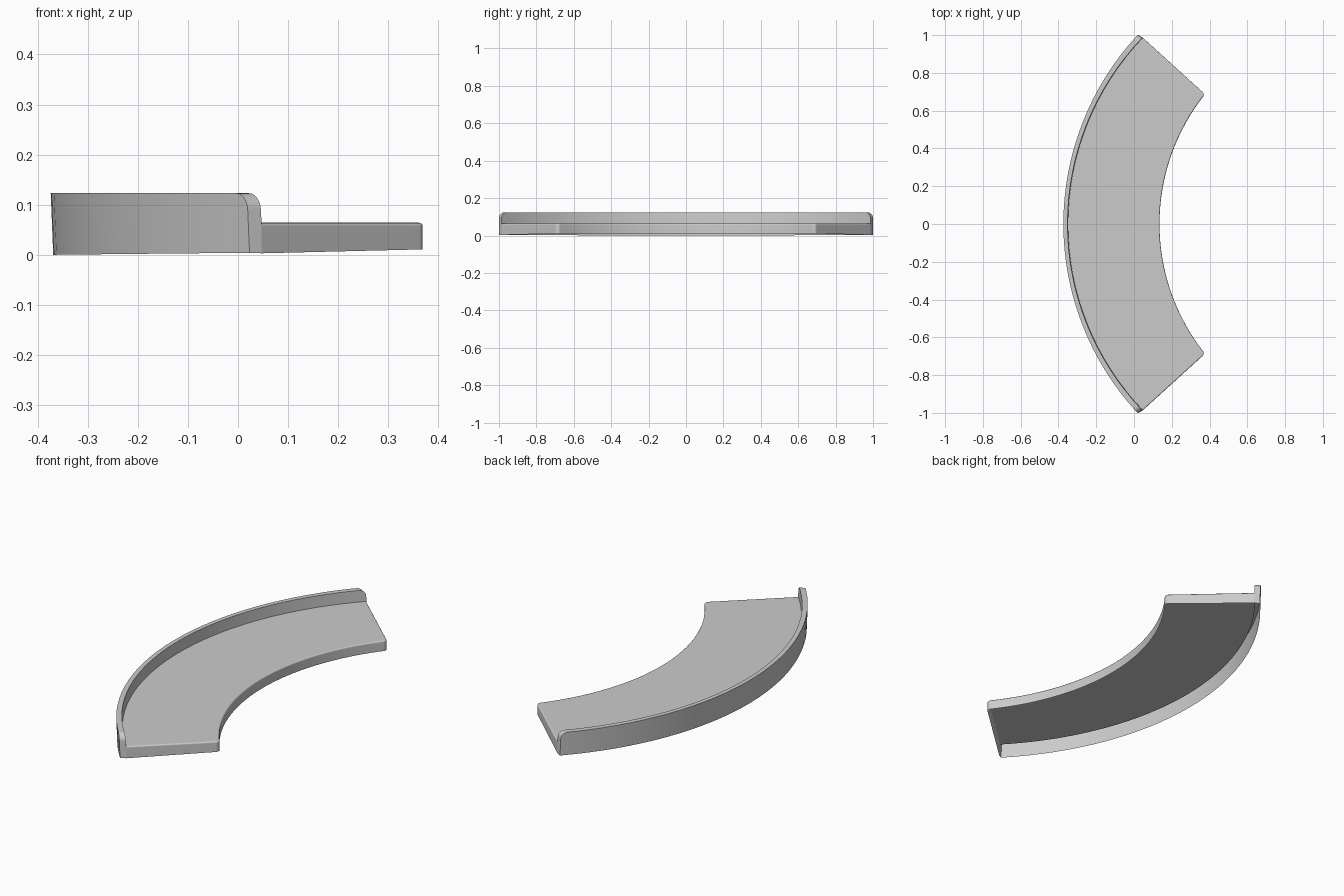
import bpy, bmesh, math

if "Cube" in bpy.data.objects:
    bpy.data.objects.remove(bpy.data.objects["Cube"])

N = 32  # segments along the curve


def arc(mid_x, end_x, end_y):
    """Plan arc through (end_x, -end_y), (mid_x, 0), (end_x, end_y)."""
    s = end_x - mid_x
    r = (s * s + end_y * end_y) / (2 * s)
    half = math.asin(end_y / r)
    angles = [half * (2 * i / N - 1) for i in range(N + 1)]
    return [(mid_x + r - r * math.cos(a), r * math.sin(a)) for a in angles]


def loft(rails, open_sides):
    """Sweep of rails (plan curve, z, x shift); listed sides are left open."""
    bm = bmesh.new()
    n = len(rails)
    rows = [[bm.verts.new((c[i][0] + dx, c[i][1], z)) for c, z, dx in rails]
            for i in range(N + 1)]
    dropped = []
    for a, b in zip(rows, rows[1:]):
        for k in range(n):
            j = (k + 1) % n
            f = bm.faces.new((a[k], a[j], b[j], b[k]))
            if k in open_sides:
                dropped.append(f)
    bm.faces.new(rows[0])
    bm.faces.new(rows[-1])
    bmesh.ops.recalc_face_normals(bm, faces=bm.faces)
    bmesh.ops.delete(bm, geom=dropped, context='FACES')
    return bm, rows


def round_edges(bm, edges, radius, segments):
    bmesh.ops.bevel(bm, geom=edges, offset=radius, offset_type='OFFSET',
                    segments=segments, profile=0.5, affect='EDGES')
    bm.normal_update()


def finish(bm, name):
    mesh = bpy.data.meshes.new(name)
    bm.to_mesh(mesh)
    bm.free()
    ob = bpy.data.objects.new(name, mesh)
    bpy.context.collection.objects.link(ob)
    bpy.ops.object.select_all(action='DESELECT')
    ob.select_set(True)
    bpy.context.view_layer.objects.active = ob
    bpy.ops.object.shade_smooth_by_angle(angle=0.6)
    wn = ob.modifiers.new("even_shading", 'WEIGHTED_NORMAL')
    wn.keep_sharp = True


outer = arc(-.369, .023, 1.0)
joint = arc(-.349, .047, .986)
inner = arc(.135, .376, .687)

# Raised outer rim: hollow skin, open below, with rounded top ends
bm, rows = loft([(outer, .002, 0), (joint, .003, 0), (joint, .064, 0),
                 (joint, .123, -.003), (outer, .123, -.005)], (0, 1))
round_edges(bm, [bm.edges.get((r[3], r[4])) for r in (rows[0], rows[-1])], .032, 6)
for v in bm.verts:  # lowest along the middle of the back
    if v.co.z < .0025:
        v.co.z = .004 * abs(v.co.y) ** 2
finish(bm, "outer_rim")

# Curved shelf: hollow skin open below, rounded corners and soft top edge
bm, rows = loft([(joint, .003, 0), (inner, .011, 0),
                 (inner, .064, 0), (joint, .064, 0)], (0, 3))
round_edges(bm, [bm.edges.get((r[1], r[2])) for r in (rows[0], rows[-1])], .018, 4)
top = []
for e in bm.edges:
    if len(e.link_faces) == 2:
        up, side = sorted(e.link_faces, key=lambda f: -f.normal.z)
        if up.normal.z > .9 and abs(side.normal.z) < .3:
            top.append(e)
round_edges(bm, top, .007, 3)
finish(bm, "curved_shelf")
